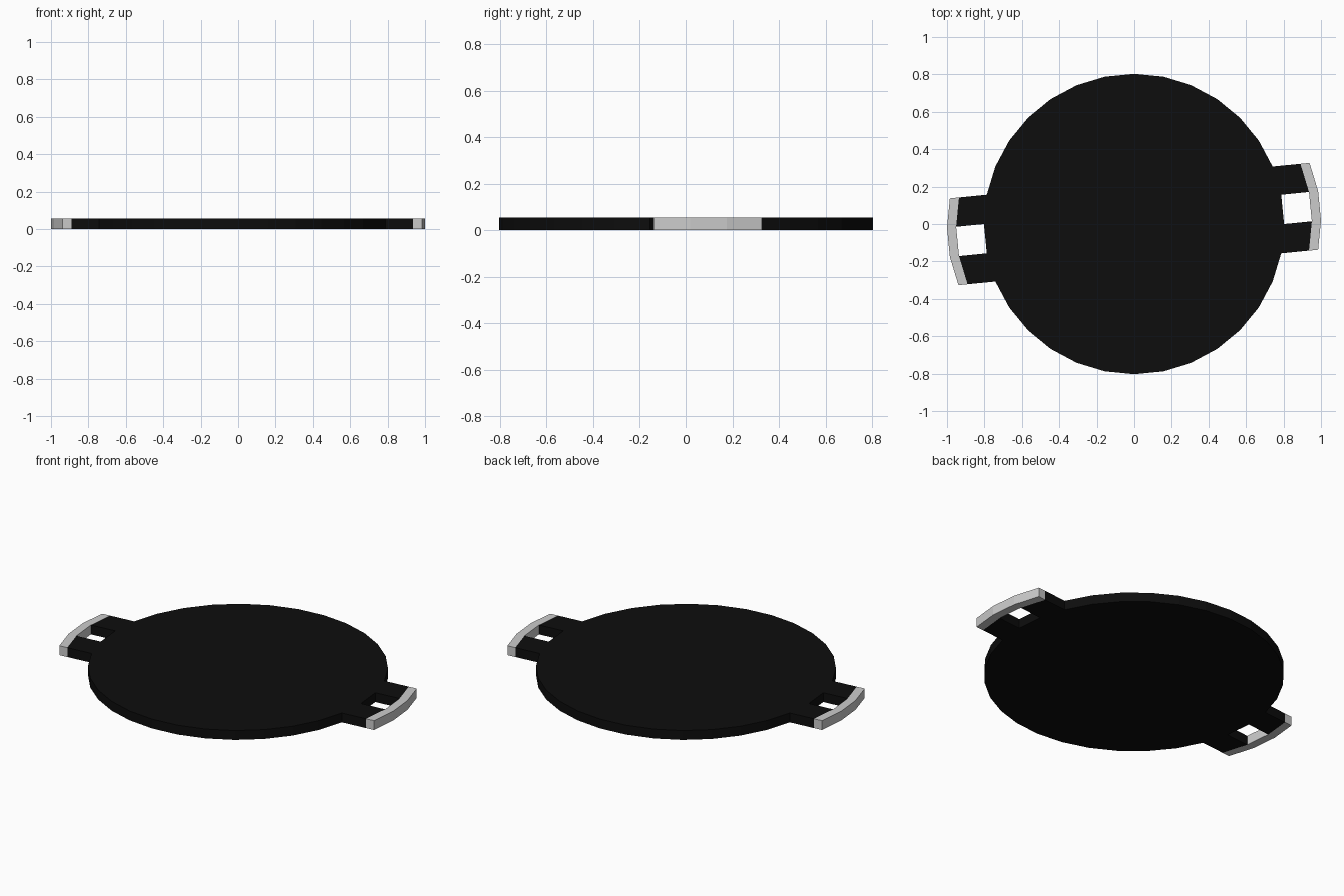
import bpy, bmesh
from math import cos, sin, pi
from mathutils import Vector

if "Cube" in bpy.data.objects:
    bpy.data.objects.remove(bpy.data.objects["Cube"])

SIDES, R, H = 32, 0.803, 0.055
ARM, GRIP = 0.149, 0.198          # reach of arms and of outer grip edge
STEP = 2 * pi / SIDES

black = bpy.data.materials.new("black")
black.diffuse_color = (0.004, 0.004, 0.004, 1)
black.use_nodes = True
black.node_tree.nodes["Principled BSDF"].inputs["Base Color"].default_value = black.diffuse_color


def rim(k):
    return Vector((R * cos(k * STEP), R * sin(k * STEP), 0))


def finish(bm, name, material=None):
    bmesh.ops.recalc_face_normals(bm, faces=bm.faces)
    mesh = bpy.data.meshes.new(name)
    bm.to_mesh(mesh)
    bm.free()
    obj = bpy.data.objects.new(name, mesh)
    bpy.context.collection.objects.link(obj)
    if material:
        mesh.materials.append(material)
    return obj


def prism(bm, outline):
    base = bm.faces.new([bm.verts.new(p) for p in outline])
    top = bmesh.ops.extrude_face_region(bm, geom=[base], use_keep_orig=True)
    verts = [g for g in top["geom"] if isinstance(g, bmesh.types.BMVert)]
    bmesh.ops.translate(bm, verts=verts, vec=(0, 0, H))


def reach(side):
    a = STEP / 2 + side * pi
    return Vector((cos(a), sin(a), 0))


# Round plate with two arms pushed straight out of its rim on each side
bm = bmesh.new()
prism(bm, [rim(k) for k in range(SIDES)])
bmesh.ops.recalc_face_normals(bm, faces=bm.faces)
for side in (0, 1):
    for k in (-1, 1):
        mid = (rim(k + side * 16) + rim(k + 1 + side * 16)) / 2
        mid.z = H / 2
        face = min(bm.faces, key=lambda f: (f.calc_center_median() - mid).length)
        new = bmesh.ops.extrude_discrete_faces(bm, faces=[face])["faces"][0]
        bmesh.ops.translate(bm, verts=new.verts, vec=reach(side) * ARM)
        bm.faces.remove(new)      # end is covered by the grip
bmesh.ops.remove_doubles(bm, verts=bm.verts, dist=1e-5)
finish(bm, "plate", black)

# Curved grips joining the arm ends
for side, name in enumerate(("right_grip", "left_grip")):
    ks = [k + side * 16 for k in (-1, 0, 1, 2)]
    inner = [rim(k) + reach(side) * ARM for k in ks]
    outer = [rim(k) + reach(side) * GRIP for k in ks]
    bm = bmesh.new()
    prism(bm, inner + outer[::-1])
    finish(bm, name)
